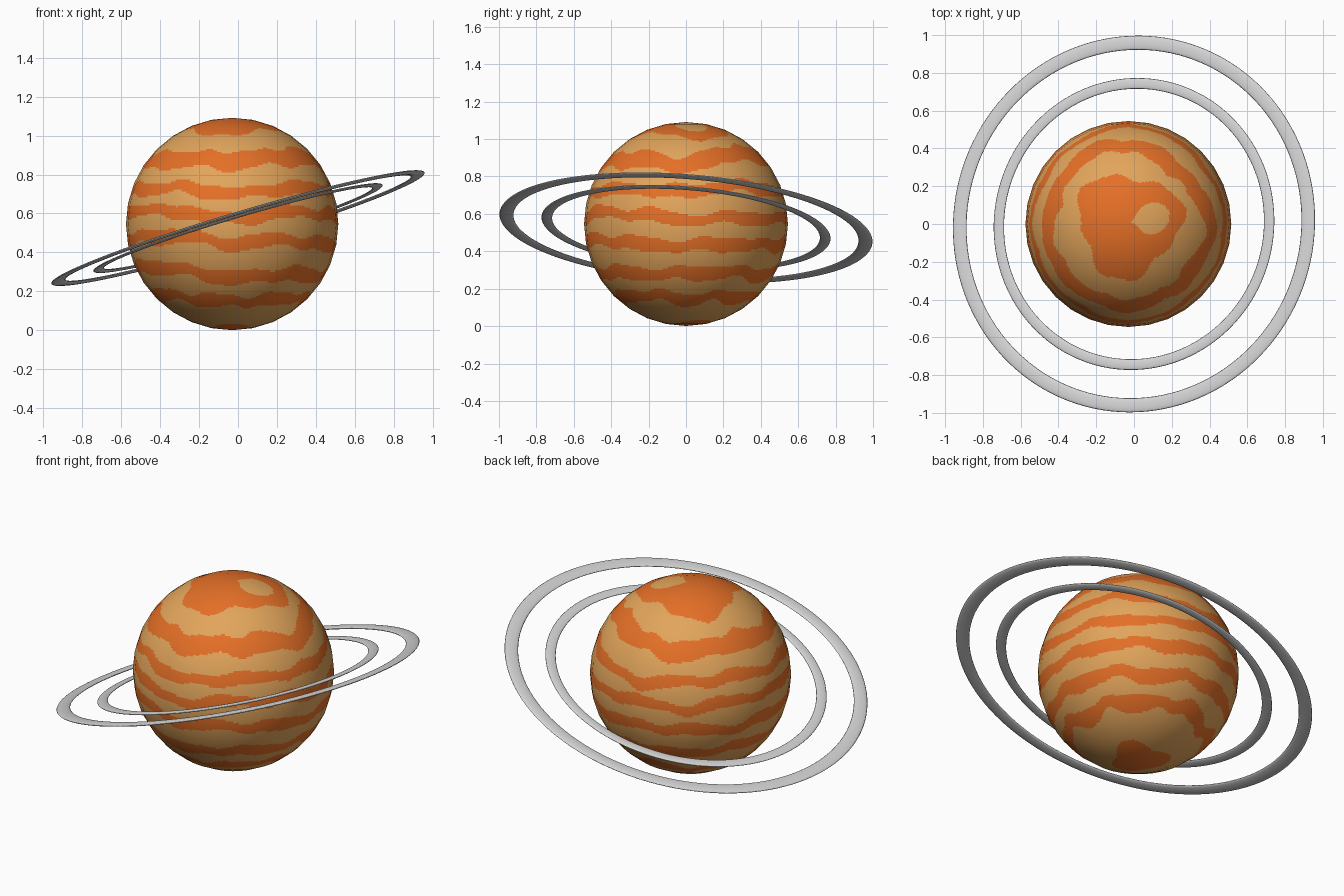
import bpy, bmesh, math
from mathutils import Vector

if "Cube" in bpy.data.objects:
    bpy.data.objects.remove(bpy.data.objects["Cube"])


def material(name, rgb):
    m = bpy.data.materials.new(name)
    m.diffuse_color = (*rgb, 1)
    m.use_nodes = True
    m.node_tree.nodes["Principled BSDF"].inputs["Base Color"].default_value = m.diffuse_color
    return m


tan = material("tan", (0.76, 0.375, 0.105))
orange = material("orange", (0.78, 0.16, 0.02))
grey = material("light grey", (0.66, 0.66, 0.66))


def add_object(name, bm, mats):
    me = bpy.data.meshes.new(name)
    bm.to_mesh(me)
    bm.free()
    for m in mats:
        me.materials.append(m)
    ob = bpy.data.objects.new(name, me)
    bpy.context.collection.objects.link(ob)
    return ob


# Planet stripes: centre height (in 1/1000) every 30 degrees from +x, half width
R, CENTRE = 0.545, Vector((-0.03, 0, 0.546))
BANDS = [
    ([860, 920, 920, 890, 870, 900, 880, 870, 880, 870, 890, 890], 0.043),
    ([720, 750, 730, 700, 730, 740, 720, 725, 735, 700, 730, 730], 0.031),
    ([570, 580, 570, 600, 580, 610, 600, 620, 610, 570, 610, 600], 0.031),
    ([430, 440, 430, 450, 460, 440, 460, 475, 485, 445, 465, 440], 0.034),
    ([280, 290, 270, 300, 290, 310, 310, 330, 310, 265, 290, 280], 0.034),
    ([140, 160, 150, 170, 140, 160, 170, 190, 160, 150, 155, 170], 0.030),
]


def is_orange(p):
    x, y, z = p
    a = math.atan2(y, x - CENTRE.x) % math.tau
    r = math.hypot(x - CENTRE.x, y)
    # Caps at both poles, with a tan spot in the top one
    if z > 0.97 and r < 0.27 + 0.035 * math.sin(3 * a + 0.6) + 0.012 * math.sin(8 * a):
        return math.hypot(x - 0.09, y - 0.02) > 0.09 + 0.015 * math.sin(4 * a)
    if z < 0.1 and r < 0.15 + 0.03 * math.sin(3 * a):
        return True
    t = a / math.tau * 12
    i, f = int(t) % 12, t - int(t)
    f = f * f * (3 - 2 * f)
    for k, (heights, half) in enumerate(BANDS):
        c = (heights[i] * (1 - f) + heights[(i + 1) % 12] * f) / 1000
        c += 0.009 * math.sin(9 * a + k * 2.1) + 0.005 * math.sin(16 * a + k * 4)
        w = half + 0.006 * math.sin(7 * a + k * 1.7)
        if abs(z - c) < w:
            return True
    return False


# Planet: 32-sided sphere, its flat faces cut finely so the stripes can be coloured
bm = bmesh.new()
bmesh.ops.create_uvsphere(bm, u_segments=32, v_segments=16, radius=R)
bmesh.ops.subdivide_edges(bm, edges=bm.edges[:], cuts=9, use_grid_fill=True)
bmesh.ops.translate(bm, verts=bm.verts[:], vec=CENTRE)
for face in bm.faces:
    face.smooth = True
    face.material_index = int(is_orange(face.calc_center_median()))
planet = add_object("planet", bm, [tan, orange])
planet.data.normals_split_custom_set_from_vertices(
    [(v.co - CENTRE).normalized() for v in planet.data.vertices])


# Rings: flattened tori, tilted together
TILT = Vector((-0.298, 0.08, 1)).to_track_quat('Z', 'Y')


def ring(name, inner, outer, thick, segs=128, sides=16):
    mid, half = (inner + outer) / 2, (outer - inner) / 2
    bm = bmesh.new()
    loops = []
    for i in range(segs):
        a = math.tau * i / segs
        loop = []
        for j in range(sides):
            b = math.tau * j / sides
            r = mid + half * math.cos(b)
            loop.append(bm.verts.new((r * math.cos(a), r * math.sin(a),
                                      thick / 2 * math.sin(b))))
        loops.append(loop)
    for i in range(segs):
        p, q = loops[i], loops[(i + 1) % segs]
        for j in range(sides):
            k = (j + 1) % sides
            bm.faces.new((p[j], q[j], q[k], p[k])).smooth = True
    ob = add_object(name, bm, [grey])
    ob.rotation_mode = 'QUATERNION'
    ob.rotation_quaternion = TILT
    ob.location = (0, 0, 0.525)


ring("outer_ring", 0.925, 1.0, 0.016)
ring("inner_ring", 0.718, 0.775, 0.013)
